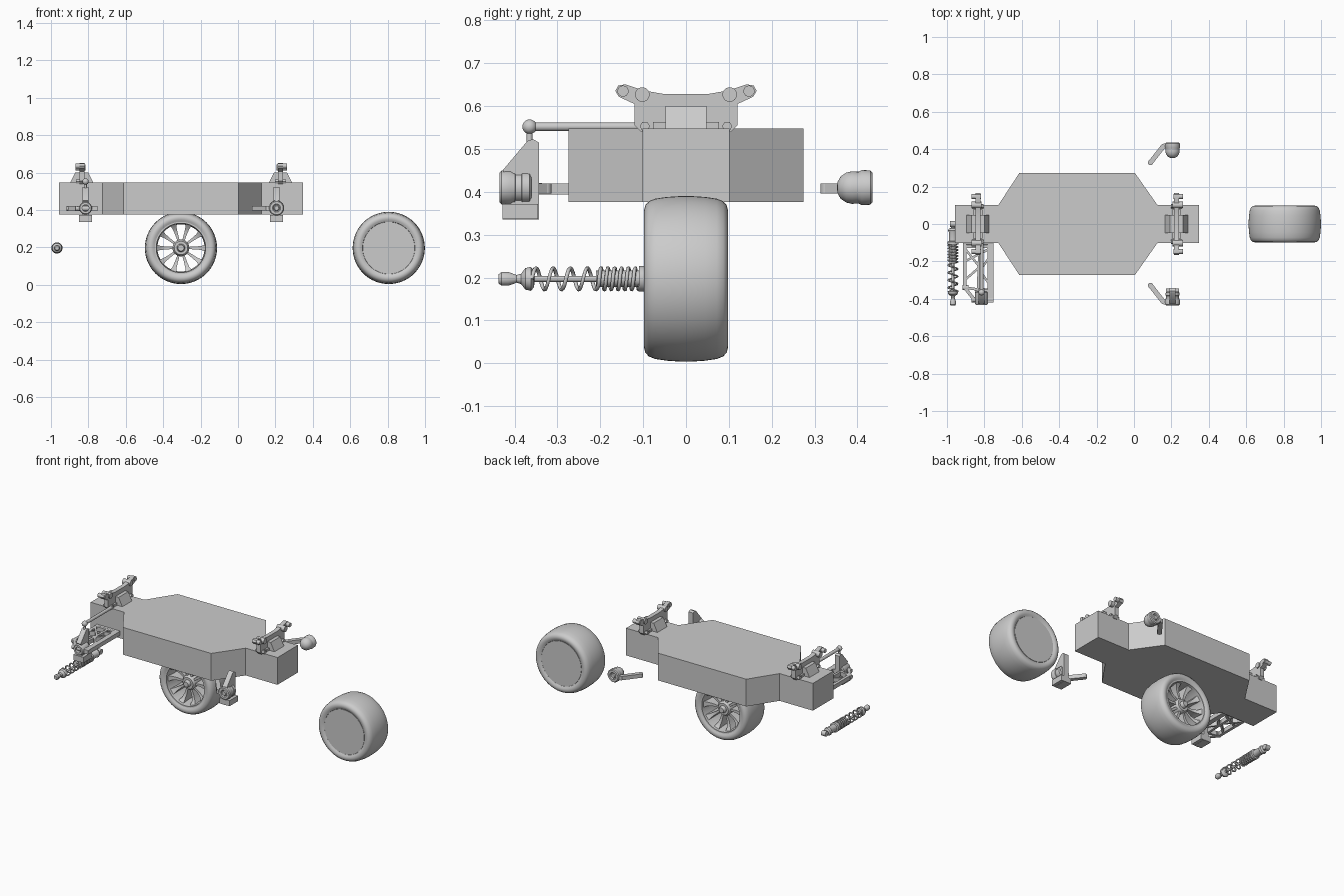
import bpy, bmesh, math
from mathutils import Vector

if "Cube" in bpy.data.objects:
    bpy.data.objects.remove(bpy.data.objects["Cube"])

AX = {'x': (0, 1, 2), 'y': (1, 0, 2), 'z': (2, 0, 1)}


def put(axis, t, u, v):
    p = [0, 0, 0]
    for i, c in zip(AX[axis], (t, u, v)):
        p[i] = c
    return Vector(p)


def prism(bm, pts, axis, a, b):
    lo = [bm.verts.new(put(axis, a, u, v)) for u, v in pts]
    hi = [bm.verts.new(put(axis, b, u, v)) for u, v in pts]
    bm.faces.new(lo)
    bm.faces.new(hi[::-1])
    for i in range(len(pts)):
        j = (i + 1) % len(pts)
        bm.faces.new((lo[i], hi[i], hi[j], lo[j]))


def box(bm, x0, x1, y0, y1, z0, z1):
    prism(bm, [(x0, y0), (x1, y0), (x1, y1), (x0, y1)], 'z', z0, z1)


def bar(bm, p, q, w, z0, z1):
    p, q = Vector(p), Vector(q)
    d = (q - p).normalized() * w / 2
    n = Vector((-d.y, d.x))
    prism(bm, [tuple(v) for v in (p + n, p - n, q - n, q + n)], 'z', z0, z1)


def lathe(bm, prof, c, axis='y', n=32, loop=False):
    """Spin (distance along axis, radius) points about an axis through c."""
    c = Vector(c)
    rings = []
    for t, r in prof:
        if r == 0:
            rings.append([bm.verts.new(c + put(axis, t, 0, 0))] * n)
        else:
            rings.append([bm.verts.new(c + put(axis, t, r * math.cos(k * math.tau / n),
                                               r * math.sin(k * math.tau / n))) for k in range(n)])
    m = len(rings)
    for i in range(m if loop else m - 1):
        A, B = rings[i], rings[(i + 1) % m]
        for k in range(n):
            j = (k + 1) % n
            f = list(dict.fromkeys((A[k], A[j], B[j], B[k])))
            if len(f) > 2:
                bm.faces.new(f)


def cyl(bm, c, axis, a, b, r, n=24):
    lathe(bm, [(a, 0), (a, r), (b, r), (b, 0)], c, axis, n)


def ball(bm, c, r):
    lathe(bm, [(-r * math.cos(i * math.pi / 10), r * math.sin(i * math.pi / 10) if 0 < i < 10 else 0)
               for i in range(11)], c, 'z', 20)


def finish(bm, name, angle=35):
    bmesh.ops.recalc_face_normals(bm, faces=bm.faces[:])
    me = bpy.data.meshes.new(name)
    bm.to_mesh(me)
    bm.free()
    for p in me.polygons:
        p.use_smooth = True
    me.set_sharp_from_angle(angle=math.radians(angle))
    ob = bpy.data.objects.new(name, me)
    bpy.context.collection.objects.link(ob)
    return ob


# Chassis tub
half = [(-0.957, 0.102), (-0.725, 0.102), (-0.612, 0.274), (0.004, 0.274), (0.125, 0.102), (0.347, 0.102)]
bm = bmesh.new()
prism(bm, half + [(x, -y) for x, y in reversed(half)], 'z', 0.376, 0.548)
finish(bm, "chassis", 20)

# Shock towers, the rear one mirrored
for name, cx, s in (("front_tower", 0.227, 1), ("rear_tower", -0.835, -1)):
    bm = bmesh.new()
    edge = [(0.05, 0.628), (0.1, 0.637), (0.142, 0.651), (0.158, 0.648), (0.165, 0.636),
            (0.157, 0.622), (0.12, 0.605), (0.12, 0.555), (0.105, 0.54)]
    prism(bm, edge + [(-y, z) for y, z in reversed(edge)], 'x', cx - 0.013, cx + 0.013)
    prism(bm, [(cx - 0.065, 0.54), (cx + 0.065, 0.54), (cx + 0.035, 0.6), (cx - 0.035, 0.6)], 'y', -0.048, 0.048)
    box(bm, cx - 0.025, cx + 0.025, -0.077, 0.077, 0.54, 0.563)
    for y in (-1, 1):
        cyl(bm, (cx, y * 0.147, 0.635), 'x', -s * 0.017, s * 0.035, 0.013)
        cyl(bm, (cx, y * 0.102, 0.627), 'x', -s * 0.02, s * 0.035, 0.017)
        cyl(bm, (cx, y * 0.096, 0.553), 'x', -0.03, 0.03, 0.012, 6)
    finish(bm, name)

# Tyres: one with an open spoked rim, one with closed faces
side = [(0.078, 0.137), (0.09, 0.14), (0.095, 0.15), (0.098, 0.16), (0.095, 0.172), (0.087, 0.181),
        (0.072, 0.187), (0.045, 0.191), (0.015, 0.193)]
tyre = [(-t, r) for t, r in side] + [(t, r) for t, r in reversed(side)]
for name, x in (("spoked_tyre", -0.305), ("closed_tyre", 0.806)):
    bm = bmesh.new()
    lathe(bm, tyre, (x, 0, 0.197), n=64, loop=True)
    finish(bm, name)

bm = bmesh.new()
cyl(bm, (0.806, 0, 0.197), 'y', -0.091, 0.091, 0.139, 64)
finish(bm, "closed_wheel_disc")

bm = bmesh.new()
C = Vector((-0.305, 0, 0.197))
lathe(bm, [(-0.09, 0.142), (-0.09, 0.132), (-0.03, 0.126), (0.03, 0.126), (0.09, 0.132), (0.09, 0.142)],
      C, n=64, loop=True)
lathe(bm, [(-0.085, 0), (-0.085, 0.016), (-0.078, 0.02), (-0.065, 0.022), (-0.065, 0.036), (-0.05, 0.045),
           (0.05, 0.045), (0.065, 0.036), (0.065, 0.022), (0.078, 0.02), (0.085, 0.016), (0.085, 0)], C)
for k in range(10):
    a = k * math.tau / 10
    d, n = Vector((math.cos(a), 0, math.sin(a))), Vector((-math.sin(a), 0, math.cos(a)))
    rows = []
    for r, w, y in ((0.04, 0.006, 0.052), (0.08, 0.008, 0.05), (0.11, 0.011, 0.058), (0.13, 0.018, 0.075)):
        rows.append([bm.verts.new(C + d * r + n * (w * sx) + Vector((0, y * sy, 0)))
                     for sx, sy in ((-1, -1), (1, -1), (1, 1), (-1, 1))])
    for A, B in zip(rows, rows[1:]):
        for i in range(4):
            bm.faces.new((A[i], A[(i + 1) % 4], B[(i + 1) % 4], B[i]))
    bm.faces.new(rows[0])
    bm.faces.new(rows[-1][::-1])
finish(bm, "spoked_rim")

# Shock absorber: body, rod and ends
S = (-0.968, 0, 0.197)
bm = bmesh.new()
lathe(bm, [(-0.437, 0), (-0.437, 0.011), (-0.43, 0.016), (-0.415, 0.016), (-0.395, 0.009), (-0.385, 0.012),
           (-0.375, 0.025), (-0.362, 0.028), (-0.355, 0.02), (-0.353, 0.007), (-0.21, 0.007), (-0.21, 0.019),
           (-0.11, 0.019), (-0.11, 0.03), (-0.095, 0.03), (-0.092, 0.022), (-0.045, 0.022), (-0.035, 0.026),
           (-0.025, 0.022), (-0.02, 0.01), (-0.01, 0.01), (-0.01, 0)], S)
cyl(bm, (S[0], 0, S[2]), 'x', -0.015, 0.015, 0.016)
finish(bm, "shock_body")

# Coil spring, open turns then tight turns
cu = bpy.data.curves.new("shock_spring", 'CURVE')
cu.dimensions = '3D'
cu.bevel_depth = 0.0045
cu.bevel_resolution = 1
cu.use_fill_caps = True
pts, y, step = [], -0.36, 20
while y < -0.108:
    a = len(pts) * math.tau / step
    pts.append((S[0] + 0.025 * math.cos(a), y, S[2] + 0.025 * math.sin(a), 1))
    y += (0.04 if y < -0.205 else 0.016) / step
sp = cu.splines.new('POLY')
sp.points.add(len(pts) - 1)
for p, co in zip(sp.points, pts):
    p.co = co
bpy.context.collection.objects.link(bpy.data.objects.new("shock_spring", cu))

# Rear lower arm truss
bm = bmesh.new()
L, R, M = -0.905, -0.767, -0.825
for p, q, w in (((L, -0.1), (L, -0.345), 0.018), ((L, -0.34), (-0.85, -0.41), 0.018),
                ((R, -0.1), (R, -0.42), 0.03), ((M, -0.1), (M - 0.01, -0.4), 0.014),
                ((L, -0.12), (R, -0.12), 0.016), ((L, -0.2), (R, -0.13), 0.012), ((L, -0.13), (M, -0.23), 0.012),
                ((M, -0.25), (R, -0.17), 0.012), ((L, -0.3), (M, -0.23), 0.012), ((M, -0.25), (R, -0.33), 0.012),
                ((L, -0.34), (R, -0.36), 0.014)):
    bar(bm, p, q, w, 0.394, 0.42)
cyl(bm, (0, -0.1, 0.408), 'x', -0.915, -0.755, 0.014)
cyl(bm, (0, -0.405, 0.408), 'x', -0.87, -0.75, 0.014)
cyl(bm, (0, -0.34, 0.408), 'x', -0.918, -0.885, 0.013)
finish(bm, "rear_lower_arm")

# Uprights on the near side
for name, cx in (("front_upright", 0.206), ("rear_upright", -0.815)):
    bm = bmesh.new()
    prism(bm, [(-0.37, 0.519), (-0.357, 0.523), (-0.343, 0.515), (-0.343, 0.336), (-0.428, 0.336),
               (-0.428, 0.362), (-0.408, 0.39), (-0.408, 0.425), (-0.428, 0.45)], 'x', cx - 0.016, cx + 0.016)
    box(bm, cx - 0.035, cx + 0.035, -0.428, -0.345, 0.337, 0.372)
    lathe(bm, [(-0.432, 0.018), (-0.432, 0.03), (-0.425, 0.034), (-0.365, 0.034), (-0.36, 0.028),
               (-0.36, 0.018)], (cx, 0, 0.41), loop=True)
    finish(bm, name)

# Camber link
bm = bmesh.new()
cyl(bm, (-0.815, 0, 0.552), 'y', -0.36, -0.1, 0.01, 16)
ball(bm, (-0.815, -0.365, 0.552), 0.017)
cyl(bm, (-0.815, -0.365, 0), 'z', 0.515, 0.545, 0.007, 12)
finish(bm, "camber_link")

# Steering knuckles, one per side, each with an angled arm
for name, s in (("left_knuckle", 1), ("right_knuckle", -1)):
    bm = bmesh.new()
    prof = [(0.435, 0), (0.435, 0.012), (0.43, 0.016), (0.435, 0.022), (0.435, 0.035), (0.43, 0.04),
            (0.41, 0.041), (0.403, 0.037), (0.399, 0.037)]
    if s > 0:
        prof += [(0.388, 0.038), (0.374, 0.035), (0.361, 0.026), (0.354, 0.014), (0.352, 0)]
    else:
        prof += [(0.397, 0.03), (0.385, 0.03), (0.383, 0.037), (0.365, 0.036), (0.36, 0.025), (0.36, 0)]
    lathe(bm, [(s * t, r) for t, r in prof], (0.206, 0, 0.41))
    bar(bm, (0.19, s * 0.42), (0.15, s * 0.415), 0.026, 0.395, 0.42)
    bar(bm, (0.16, s * 0.42), (0.088, s * 0.328), 0.026, 0.396, 0.42)
    cyl(bm, (0.088, s * 0.328, 0), 'z', 0.396, 0.42, 0.014)
    finish(bm, name)
